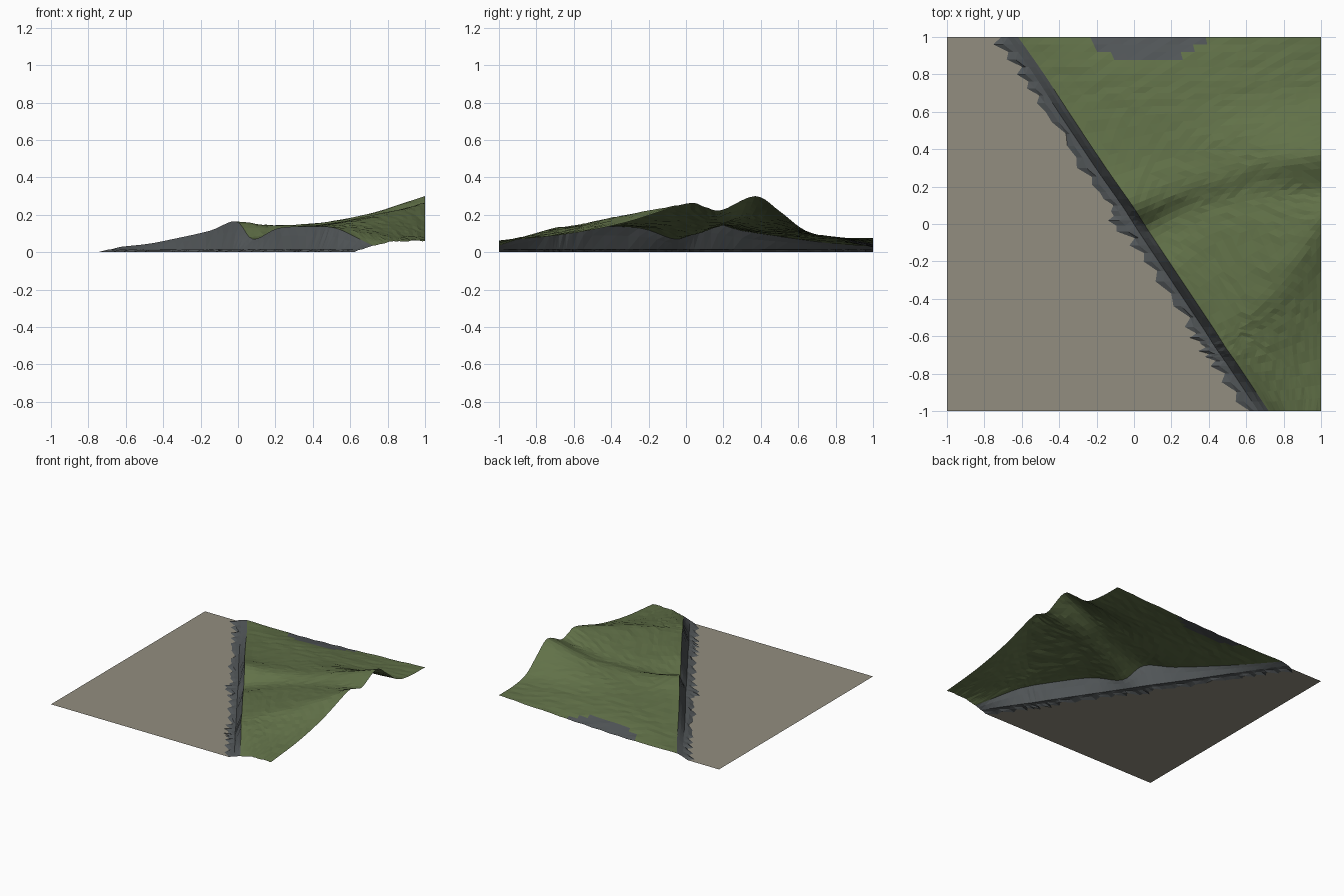
import bpy, bmesh, random
from mathutils import Vector as V

if "Cube" in bpy.data.objects:
    bpy.data.objects.remove(bpy.data.objects["Cube"])

random.seed(4)

def material(name, rgb):
    m = bpy.data.materials.new(name)
    m.diffuse_color = (*rgb, 1)
    m.use_nodes = True
    m.node_tree.nodes["Principled BSDF"].inputs["Base Color"].default_value = m.diffuse_color
    return m

SAND = material("sand", (0.29, 0.27, 0.215))
GRASS = material("grass", (0.12, 0.165, 0.065))
ROCK = material("rock", (0.085, 0.095, 0.10))

def sheet(name, rows, mats, pick=None):
    """Grid surface: each row runs along +x, rows are stacked along +y."""
    bm = bmesh.new()
    g = [[bm.verts.new(p) for p in r] for r in rows]
    for a, b in zip(g, g[1:]):
        for j in range(len(a) - 1):
            f = bm.faces.new((a[j], a[j + 1], b[j + 1], b[j]))
            if pick:
                f.material_index = pick(f.calc_center_median())
    bmesh.ops.triangulate(bm, faces=bm.faces[:])
    me = bpy.data.meshes.new(name)
    bm.to_mesh(me)
    bm.free()
    for m in mats:
        me.materials.append(m)
    ob = bpy.data.objects.new(name, me)
    bpy.context.collection.objects.link(ob)
    return ob

def spline(pts, n):
    """Catmull-Rom through pts, n steps per span."""
    p = [V(q) for q in pts]
    p = [p[0] * 2 - p[1]] + p + [p[-1] * 2 - p[-2]]
    out = []
    for i in range(1, len(p) - 2):
        a, b, c, d = p[i - 1:i + 3]
        for k in range(n):
            t = k / n
            out.append(0.5 * (2 * b + (c - a) * t + (2 * a - 5 * b + 4 * c - d) * t * t
                              + (3 * b - a - 3 * c + d) * t ** 3))
    return out + [p[-2]]

# Guide lines from the cliff top to the right edge, south to north
guides = [
    [(.72, -1, .035), (.81, -1, .055), (.90, -1, .06), (1, -1, .06)],
    [(.56, -.76, .115), (.70, -.74, .11), (.85, -.70, .10), (1, -.65, .095)],
    [(.49, -.66, .135), (.66, -.58, .14), (.84, -.46, .155), (1, -.32, .16)],
    [(.42, -.55, .138), (.60, -.45, .165), (.80, -.25, .21), (1, 0, .26)],      # south ridge
    [(.22, -.25, .13), (.40, -.12, .135), (.70, 0, .185), (1, .10, .242)],
    [(.08, -.04, .07), (.35, .09, .115), (.68, .17, .165), (1, .19, .225)],     # valley
    [(-.01, .10, .165), (.25, .20, .145), (.62, .31, .185), (1, .37, .30)],     # north ridge
    [(-.15, .30, .115), (.20, .40, .12), (.60, .47, .16), (1, .50, .22)],
    [(-.35, .60, .07), (.10, .63, .095), (.55, .63, .105), (1, .64, .115)],
    [(-.48, .80, .045), (0, .80, .075), (.50, .80, .08), (1, .80, .08)],
    [(-.62, 1, .03), (-.08, 1, .03), (.46, 1, .05), (1, 1, .075)],
]

# Hills: loft across the guide lines
cols = [spline(c, 5) for c in zip(*[spline(g, 7) for g in guides])]
rows = [list(r) for r in zip(*cols)]
for r in rows:
    for p in r[1:-1]:
        p.z += random.uniform(-.003, .003)
sheet("hills", rows, [GRASS, ROCK],
      lambda c: int(c.y > .86 + .4 * abs(c.x - .06) ** 1.3 and abs(c.x - .06) < .32))

# Cliff, scree and plain follow the edge of the hills
tops = [r[0] for r in rows]
cliff, scree, plain = [], [], []
for i, t in enumerate(tops):
    base = V((t.x - .055, t.y, .016))
    reach = (.085 if i % 2 else .05) + random.uniform(-.02, .02)
    if abs(t.y) < .06:
        reach += .035                     # fan below the valley mouth
    toe = V((base.x - reach, t.y, 0))
    mid = base.lerp(t, .6) + V((random.uniform(-.004, .004), 0, 0))
    cliff.append([base, mid, t])
    scree.append([toe, toe.lerp(base, .5) + V((0, 0, random.uniform(0, .008))), base])
    plain.append([V((-1, t.y, 0)), toe])
sheet("cliff", cliff, [ROCK])
sheet("scree", scree, [ROCK])
sheet("plain", plain, [SAND])
